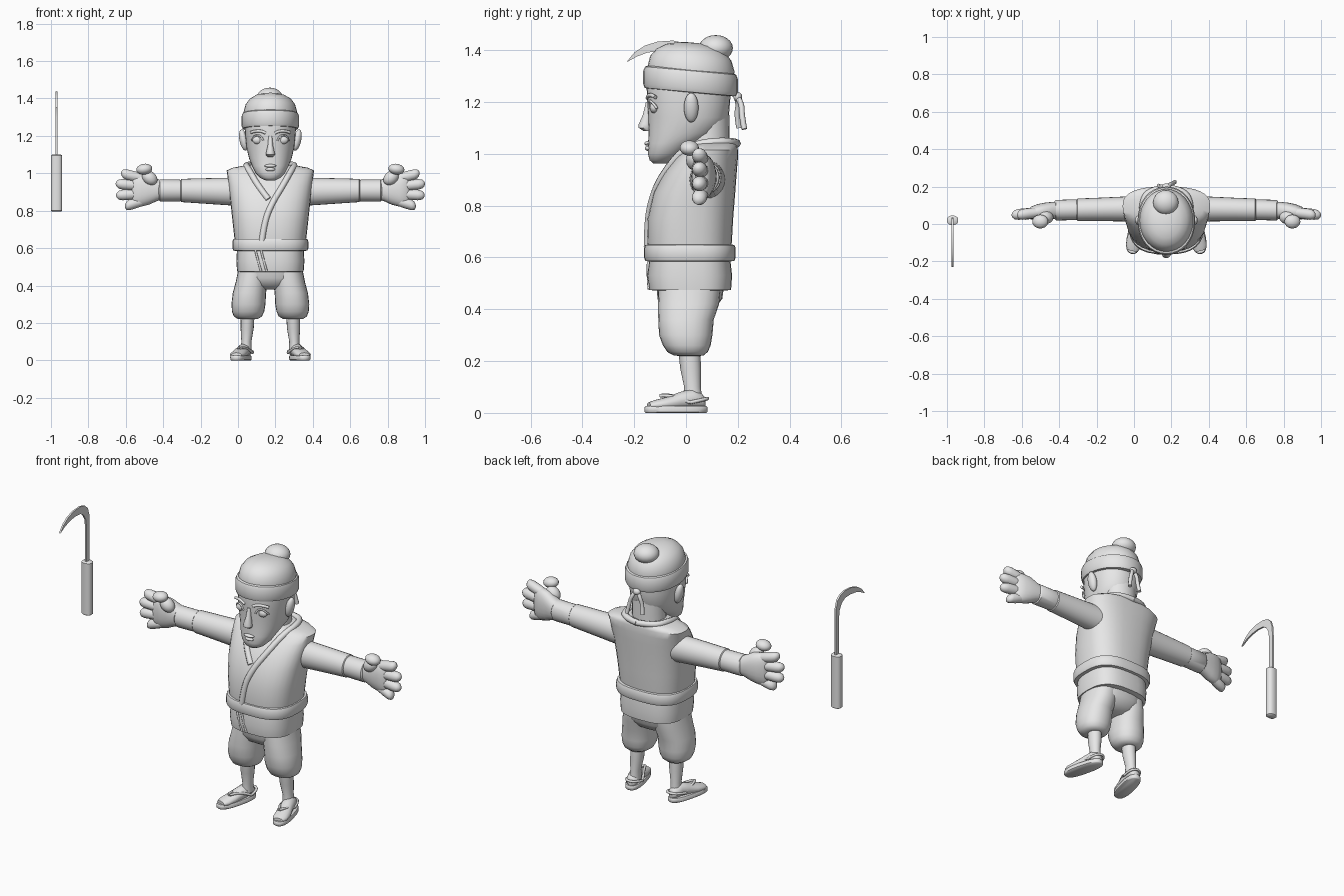
import bpy, bmesh, math
from mathutils import Matrix, Vector

CX = 0.173                      # the figure stands right of centre
grey = bpy.data.materials.new("plain grey")
grey.diffuse_color = (0.8, 0.8, 0.8, 1)


def finish(name, bm, mirror=False, x=CX, smooth=0):
    bmesh.ops.recalc_face_normals(bm, faces=bm.faces)
    me = bpy.data.meshes.new(name)
    bm.to_mesh(me)
    bm.free()
    me.materials.append(grey)
    ob = bpy.data.objects.new(name, me)
    ob.location.x = x
    bpy.context.collection.objects.link(ob)
    if mirror:
        ob.modifiers.new("mirror", 'MIRROR').use_mirror_merge = False
    if smooth:
        ob.modifiers.new("smooth", 'SUBSURF').levels = smooth
        ob.modifiers["smooth"].render_levels = smooth
    return ob


def loft(name, rings, axis='z', n=24, power=2.0, shear=0.0, turn=None, **kw):
    """Skin oval rings (t, centre1, centre2, radius1, radius2) along an axis."""
    bm = bmesh.new()
    loops = []
    for t, c1, c2, r1, r2 in rings:
        loop = []
        for i in range(n):
            a = 2 * math.pi * i / n
            c, s = math.cos(a), math.sin(a)
            u = c1 + r1 * math.copysign(abs(c) ** (2 / power), c)
            v = c2 + r2 * math.copysign(abs(s) ** (2 / power), s)
            p = {'z': (u, v, t - shear * v), 'x': (t, u, v), 'y': (u, t, v)}[axis]
            loop.append(bm.verts.new(p))
        loops.append(loop)
    for a, b in zip(loops, loops[1:]):
        for i in range(n):
            j = (i + 1) % n
            bm.faces.new((a[i], a[j], b[j], b[i]))
    bm.faces.new(loops[0])
    bm.faces.new(loops[-1])
    if turn:
        angle, pivot = turn
        bmesh.ops.rotate(bm, verts=bm.verts, cent=pivot,
                         matrix=Matrix.Rotation(math.radians(angle), 3, 'Z'))
    return finish(name, bm, **kw)


def yz(rows):
    """Rows (z, half width, front y, back y) to upright rings."""
    return [(z, 0, (f + b) / 2, hx, (b - f) / 2) for z, hx, f, b in rows]


def ball(name, centre, radii, tilt=0, **kw):
    bm = bmesh.new()
    m = (Matrix.Translation(centre) @ Matrix.Rotation(math.radians(tilt), 4, 'Y')
         @ Matrix.Diagonal((*radii, 1)))
    bmesh.ops.create_uvsphere(bm, u_segments=20, v_segments=12, radius=1, matrix=m)
    return finish(name, bm, **kw)


def tube(name, paths, r):
    cu = bpy.data.curves.new(name, 'CURVE')
    cu.dimensions = '3D'
    cu.bevel_depth, cu.bevel_resolution, cu.resolution_u = r, 2, 5
    cu.use_fill_caps = True
    for pts in paths:
        sp = cu.splines.new('NURBS')
        sp.points.add(len(pts) - 1)
        for p, co in zip(sp.points, pts):
            p.co = (*co, 1)
        sp.order_u, sp.use_endpoint_u = 3, True
    cu.materials.append(grey)
    ob = bpy.data.objects.new(name, cu)
    ob.location.x = CX
    bpy.context.collection.objects.link(ob)


def both(pts):
    return [pts, [(-x, y, z) for x, y, z in pts]]


# Jacket, belt and skirt of the jacket
loft("jacket", yz([(0.6, 0.185, -0.145, 0.17), (0.66, 0.193, -0.15, 0.177),
                   (0.75, 0.203, -0.148, 0.182), (0.85, 0.214, -0.125, 0.19),
                   (0.93, 0.223, -0.083, 0.196), (0.98, 0.229, -0.045, 0.2),
                   (1.015, 0.234, -0.01, 0.2), (1.03, 0.2, 0.005, 0.198),
                   (1.045, 0.12, 0.02, 0.19)]), power=2.6, n=32)
loft("belt", yz([(0.585, 0.185, -0.145, 0.175), (0.587, 0.198, -0.157, 0.187),
                 (0.6, 0.203, -0.162, 0.192), (0.635, 0.203, -0.162, 0.192),
                 (0.648, 0.198, -0.157, 0.187), (0.65, 0.185, -0.145, 0.175)]), power=2.8, n=32)
loft("jacket_skirt", yz([(0.473, 0.165, -0.13, 0.16), (0.475, 0.178, -0.142, 0.174),
                         (0.53, 0.182, -0.15, 0.178), (0.6, 0.178, -0.14, 0.17)]),
     power=2.8, n=32)
lapel = [(0, 0.195, 1.04), (0.1, 0.185, 1.045), (0.135, 0.09, 1.045), (0.115, -0.005, 1.02),
         (0.065, -0.08, 0.93), (0.015, -0.122, 0.85)]
under = [(-x, y, z) for x, y, z in lapel[:-1]] + [(-0.01, -0.115, 0.86)]
tube("collar", [lapel + [(-0.03, -0.146, 0.75), (-0.045, -0.147, 0.64)], under], 0.017)
tube("skirt_edges", [[(-0.08, -0.143, 0.59), (-0.065, -0.146, 0.53), (-0.05, -0.14, 0.478)],
                     [(-0.05, -0.145, 0.59), (-0.035, -0.148, 0.53), (-0.02, -0.142, 0.478)]], 0.006)

# Trousers
loft("trouser_seat", yz([(0.51, 0.165, -0.115, 0.15), (0.44, 0.162, -0.11, 0.14),
                         (0.4, 0.12, -0.085, 0.11), (0.38, 0.06, -0.05, 0.07)]), power=2.5)
loft("trouser_legs", [(0.49, 0.088, 0.015, 0.083, 0.12), (0.42, 0.1, 0.01, 0.085, 0.118),
                      (0.36, 0.112, 0, 0.089, 0.107), (0.3, 0.117, -0.001, 0.091, 0.103),
                      (0.26, 0.119, 0.003, 0.086, 0.092), (0.235, 0.12, 0.006, 0.075, 0.078),
                      (0.222, 0.121, 0.01, 0.055, 0.058), (0.22, 0.121, 0.012, 0.036, 0.042)],
     mirror=True, power=2.2)

# Shins, feet and sandals
loft("shins", [(0.25, 0.121, 0.012, 0.037, 0.043), (0.17, 0.124, 0.018, 0.035, 0.04),
               (0.1, 0.128, 0.025, 0.027, 0.032), (0.05, 0.13, 0.025, 0.03, 0.038)],
     n=16, mirror=True)
pivot = (0.135, 0.03, 0)
loft("feet", [(0.073, 0.137, 0.04, 0.015, 0.02), (0.06, 0.137, 0.045, 0.03, 0.03),
              (0.02, 0.137, 0.055, 0.034, 0.038), (-0.03, 0.137, 0.045, 0.037, 0.034),
              (-0.08, 0.14, 0.035, 0.042, 0.026), (-0.125, 0.14, 0.03, 0.04, 0.02),
              (-0.15, 0.138, 0.028, 0.028, 0.013)],
     axis='y', n=16, turn=(14, pivot), mirror=True)
loft("sandal_soles", [(0, 0.14, -0.042, 0.04, 0.12), (0.004, 0.14, -0.042, 0.045, 0.124),
                      (0.02, 0.14, -0.042, 0.046, 0.125), (0.026, 0.14, -0.042, 0.042, 0.121)],
     power=2.6, turn=(14, pivot), mirror=True)
straps = both([(0.155, -0.1, 0.066), (0.13, -0.05, 0.075), (0.095, 0.01, 0.04)]) + \
    both([(0.16, -0.1, 0.066), (0.18, -0.06, 0.072), (0.175, 0.015, 0.04)]) + \
    both([(0.095, 0.01, 0.04), (0.09, 0.08, 0.055), (0.165, 0.085, 0.055), (0.175, 0.015, 0.04)])
tube("sandal_straps", straps, 0.007)

# Sleeves, cuffs and hands
loft("sleeves", [(0.15, 0.082, 0.9, 0.07, 0.075), (0.24, 0.08, 0.903, 0.066, 0.073),
                 (0.37, 0.078, 0.906, 0.062, 0.067), (0.475, 0.076, 0.908, 0.06, 0.062),
                 (0.48, 0.076, 0.908, 0.054, 0.056)], axis='x', mirror=True)
loft("cuffs", [(0.47, 0.076, 0.908, 0.054, 0.056), (0.485, 0.076, 0.908, 0.055, 0.058),
               (0.59, 0.074, 0.908, 0.055, 0.059), (0.597, 0.074, 0.908, 0.048, 0.05)],
     axis='x', mirror=True)
loft("palms", [(0.58, 0.074, 0.91, 0.045, 0.05), (0.61, 0.072, 0.912, 0.046, 0.062),
               (0.65, 0.068, 0.914, 0.046, 0.082), (0.69, 0.064, 0.912, 0.042, 0.09),
               (0.725, 0.058, 0.911, 0.034, 0.088), (0.74, 0.056, 0.91, 0.02, 0.07)],
     axis='x', power=2.3, mirror=True)
for name, z0, tip, z1 in (("index_fingers", 0.972, 0.798, 1.0), ("middle_fingers", 0.932, 0.827, 0.944),
                          ("ring_fingers", 0.89, 0.825, 0.882), ("little_fingers", 0.852, 0.778, 0.824)):
    rings = []
    for f, r in ((0, 0.026), (0.4, 0.029), (0.75, 0.029), (0.9, 0.024), (0.97, 0.014), (1, 0.004)):
        rings.append((0.68 + (tip - 0.68) * f, 0.062 - 0.014 * f, z0 + (z1 - z0) * f, r, r))
    loft(name, rings, axis='x', n=14, mirror=True)
ball("thumb_bases", (0.645, 0.035, 0.975), (0.045, 0.035, 0.035), tilt=-40, mirror=True)
ball("thumbs", (0.674, 0.013, 1.022), (0.043, 0.037, 0.029), tilt=8, mirror=True)

# Head, neck and ears
loft("neck", yz([(0.9, 0.11, -0.03, 0.17), (1.0, 0.09, 0.0, 0.17), (1.15, 0.095, 0.0, 0.167)]))
loft("head", yz([(0.962, 0.025, -0.125, -0.075), (0.975, 0.053, -0.14, -0.045),
                 (1.0, 0.078, -0.147, -0.005), (1.04, 0.098, -0.146, 0.05),
                 (1.08, 0.114, -0.145, 0.13), (1.14, 0.128, -0.146, 0.165),
                 (1.2, 0.134, -0.15, 0.17), (1.26, 0.138, -0.152, 0.175),
                 (1.32, 0.135, -0.145, 0.175)]), power=2.2, n=32)
ball("ears", (0.143, 0.02, 1.178), (0.022, 0.028, 0.058), tilt=12, mirror=True)

# Face
loft("nose", [(1.2, 0, -0.143, 0.01, 0.012), (1.15, 0, -0.15, 0.014, 0.017),
              (1.115, 0, -0.158, 0.022, 0.025), (1.1, 0, -0.158, 0.025, 0.025),
              (1.088, 0, -0.149, 0.015, 0.015)], n=14)
ball("upper_lip", (0, -0.147, 1.04), (0.032, 0.014, 0.009))
ball("lower_lip", (0, -0.145, 1.021), (0.026, 0.014, 0.01))
ball("eyes", (0.068, -0.122, 1.178), (0.028, 0.018, 0.022), mirror=True)
tube("eyelids", both([(0.038, -0.143, 1.175), (0.05, -0.144, 1.204), (0.088, -0.133, 1.204),
                      (0.1, -0.112, 1.175)]), 0.005)
tube("eyebrows", both([(0.025, -0.148, 1.215), (0.06, -0.145, 1.236), (0.105, -0.118, 1.218)]), 0.008)

# Head cloth: dome, band, topknot bulge and the tied ends
loft("cap", yz([(1.28, 0.14, -0.148, 0.183), (1.33, 0.143, -0.148, 0.187),
                (1.37, 0.132, -0.138, 0.175), (1.4, 0.11, -0.112, 0.15),
                (1.42, 0.075, -0.075, 0.11), (1.429, 0.035, -0.03, 0.06),
                (1.431, 0.008, 0.005, 0.02)]), shear=0.06, n=32)
loft("head_band", yz([(1.238, 0.136, -0.147, 0.18), (1.24, 0.148, -0.16, 0.194),
                      (1.255, 0.154, -0.165, 0.2), (1.305, 0.154, -0.165, 0.2),
                      (1.322, 0.148, -0.158, 0.194), (1.327, 0.136, -0.147, 0.18)]),
     shear=0.09, power=2.1, n=32)
ball("topknot", (-0.003, 0.115, 1.408), (0.068, 0.066, 0.05))
tube("band_ends", [[(0.0, 0.19, 1.23), (0.02, 0.215, 1.2), (0.035, 0.215, 1.15), (0.045, 0.225, 1.095)],
                   [(0.0, 0.19, 1.23), (-0.02, 0.205, 1.2), (-0.035, 0.195, 1.15), (-0.04, 0.205, 1.1)]], 0.011)
ball("band_knot", (0, 0.2, 1.22), (0.022, 0.017, 0.018))

# Sickle: handle and flat curved blade
loft("sickle_handle", [(0.795, 0, 0.02, 0.024, 0.019), (0.8, 0, 0.02, 0.03, 0.025),
                       (1.095, 0, 0.02, 0.03, 0.025), (1.1, 0, 0.02, 0.024, 0.019)],
     x=-0.97, n=20, power=2.4)
outline = [(0.035, 1.09), (0.035, 1.3), (0.032, 1.36), (0.018, 1.405), (-0.01, 1.428),
           (-0.05, 1.437), (-0.11, 1.433), (-0.16, 1.417), (-0.2, 1.39), (-0.23, 1.353),
           (-0.19, 1.375), (-0.15, 1.39), (-0.1, 1.398), (-0.05, 1.396), (-0.02, 1.378),
           (0.0, 1.345), (0.006, 1.3), (0.006, 1.09)]
bm = bmesh.new()
face = bm.faces.new([bm.verts.new((-0.005, y, z)) for y, z in outline])
ext = bmesh.ops.extrude_face_region(bm, geom=[face])
bmesh.ops.translate(bm, vec=Vector((0.01, 0, 0)),
                    verts=[g for g in ext["geom"] if isinstance(g, bmesh.types.BMVert)])
finish("sickle_blade", bm, x=-0.97)

# Smooth shading with crisp edges
meshes = [o for o in bpy.context.scene.objects if o.type == 'MESH']
for o in meshes:
    o.select_set(True)
bpy.context.view_layer.objects.active = meshes[0]
bpy.ops.object.shade_smooth_by_angle(angle=math.radians(45))
